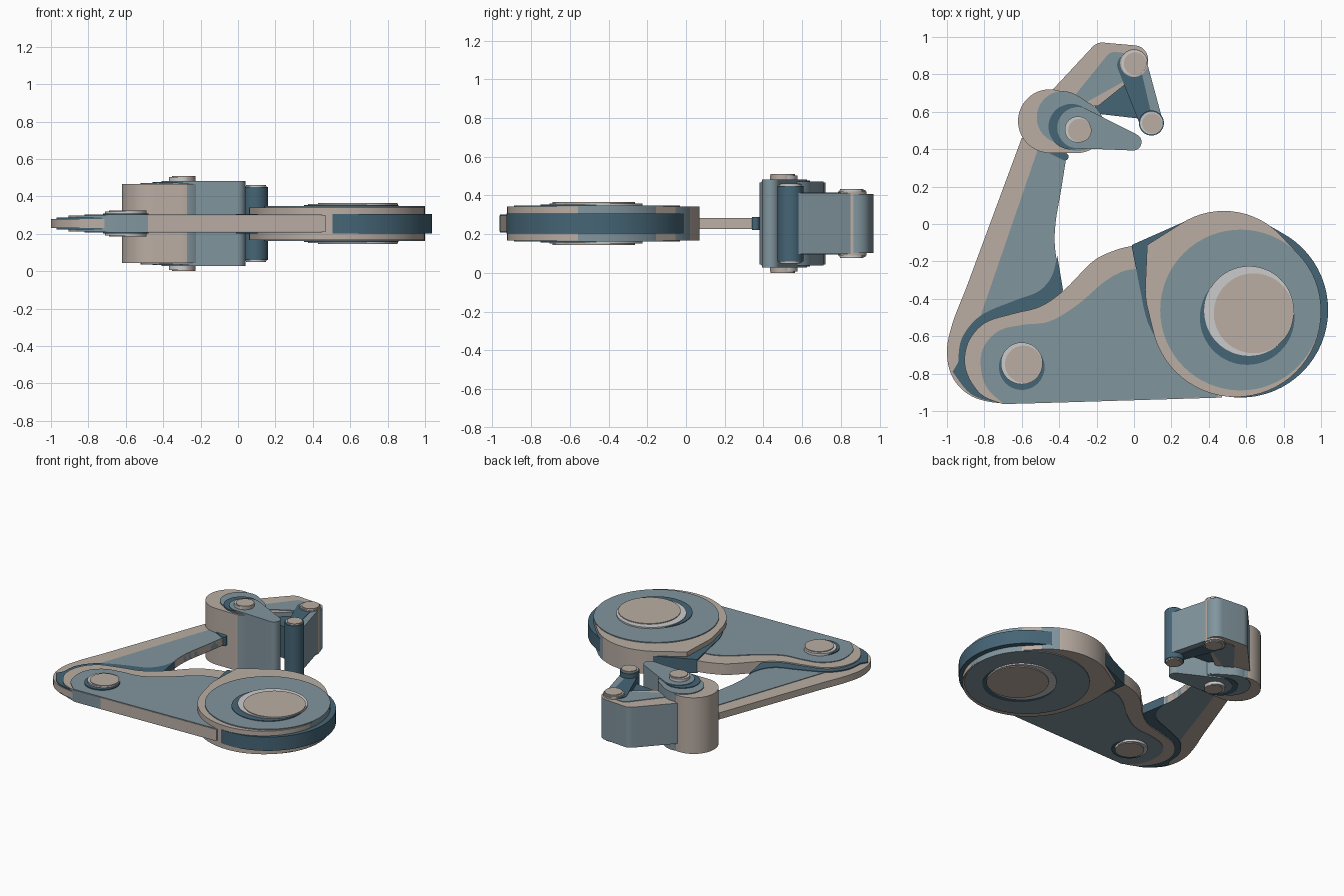
import bpy, bmesh, math
from mathutils import Vector

if "Cube" in bpy.data.objects:
    bpy.data.objects.remove(bpy.data.objects["Cube"], do_unlink=True)

MID = 0.255  # every part is symmetric about this height


def make_material(name, color):
    mat = bpy.data.materials.new(name)
    mat.use_nodes = True
    mat.diffuse_color = (*color, 1)
    mat.node_tree.nodes["Principled BSDF"].inputs["Base Color"].default_value = (*color, 1)
    return mat


TAN = make_material("warm tan", (0.49, 0.42, 0.37))
BLUE = make_material("slate blue", (0.22, 0.30, 0.34))
DARK = make_material("deep blue", (0.06, 0.13, 0.18))
PALE = make_material("pale grey", (0.60, 0.60, 0.60))
parts = []


def hull(*circles, steps=64):
    """Outline of a belt pulled tight around circles given as x, y, radius."""
    pts = sorted((x + r * math.cos(math.tau * i / steps), y + r * math.sin(math.tau * i / steps))
                 for x, y, r in circles for i in range(steps))

    def half(seq):
        chain = []
        for p in seq:
            while len(chain) > 1:
                a, b = chain[-2:]
                if (b[0] - a[0]) * (p[1] - a[1]) - (b[1] - a[1]) * (p[0] - a[0]) > 1e-7:
                    break
                chain.pop()
            chain.append(p)
        return chain[:-1]
    return half(pts) + half(pts[::-1])


def curve(*pts, steps=6):
    """Smooth open curve through the points."""
    p = [Vector(q) for q in (pts[0], *pts, pts[-1])]
    out = []
    for a, b, c, d in zip(p, p[1:], p[2:], p[3:]):
        for i in range(steps):
            t = i / steps
            out.append(b + (c - a) * t / 2 + (a * 2 - b * 5 + c * 4 - d) * t * t / 2
                       + (b * 3 - a - c * 3 + d) * t ** 3 / 2)
    return [tuple(v) for v in out] + [pts[-1]]


def plate(name, outline, half, mat, side=None):
    """Prism centred on MID; side(center, normal) chooses the wall material."""
    bm = bmesh.new()
    base = bm.faces.new([bm.verts.new((x, y, MID - half)) for x, y in outline])
    top = bmesh.ops.extrude_face_region(bm, geom=[base])["geom"]
    bmesh.ops.translate(bm, vec=(0, 0, 2 * half),
                        verts=[v for v in top if isinstance(v, bmesh.types.BMVert)])
    bmesh.ops.recalc_face_normals(bm, faces=bm.faces)
    mats = [TAN, BLUE, DARK, PALE]
    for f in bm.faces:
        wall = abs(f.normal.z) < 0.5
        chosen = side(f.calc_center_median(), f.normal) if side and wall else mat
        f.material_index = mats.index(chosen)
    mesh = bpy.data.meshes.new(name)
    bm.to_mesh(mesh)
    bm.free()
    for m in mats:
        mesh.materials.append(m)
    obj = bpy.data.objects.new(name, mesh)
    bpy.context.collection.objects.link(obj)
    parts.append(obj)


def pin(name, x, y, r, half, shift=0.01):
    """Pale collar with a slightly shifted tan cap."""
    plate(name + "_collar", hull((x, y, r)), half - 0.006, PALE)
    plate(name + "_cap", hull((x + shift, y - shift / 2, r * 0.89)), half, TAN)


# Large wheel housing and hub
def wheel_wall(center, n):
    angle = math.degrees(math.atan2(center.y + 0.43, center.x - 0.53))
    return BLUE if -16 < angle < 3 or 55 < angle < 74 else TAN


plate("wheel_housing", hull((0.48, -0.35, 0.42), (0.545, -0.47, 0.455), (0.075, -0.115, 0.005)),
      0.087, TAN, wheel_wall)
plate("wheel_face", hull((0.57, -0.46, 0.43)), 0.094, BLUE)
plate("hub_recess_ring", hull((0.605, -0.5, 0.253)), 0.099, DARK)
pin("hub", 0.615, -0.465, 0.24, 0.11, 0.025)
plate("wheel_collar", hull((0.48, -0.37, 0.435), (0.57, -0.46, 0.468), (0, -0.12, 0.012)),
      0.052, DARK)

# Thick lower arm
arm_tail = [(0.3, -0.3), (0.47, -0.6), (0.47, -0.928), (-0.48, -0.957)]
arm_edge = curve((-0.7, -0.963), (-0.82, -0.91), (-0.9, -0.78), (-0.89, -0.64), (-0.8, -0.53),
                 (-0.65, -0.48), (-0.5, -0.44), (-0.37, -0.35), (-0.22, -0.2), (-0.1, -0.14),
                 (0, -0.115))
plate("lower_arm", arm_edge + arm_tail, 0.042, TAN,
      lambda c, n: BLUE if n.y < -0.5 and c.x < -0.48 else TAN)
panel_edge = curve((-0.7, -0.96), (-0.79, -0.87), (-0.82, -0.75), (-0.8, -0.65), (-0.72, -0.57),
                   (-0.6, -0.54), (-0.45, -0.52), (-0.3, -0.43), (-0.16, -0.31), (-0.05, -0.25),
                   (0.06, -0.24))
plate("lower_arm_panel", panel_edge + [(0.4, -0.4), (0.45, -0.925), (-0.48, -0.954)], 0.047, BLUE)
plate("elbow_ring", hull((-0.6, -0.765, 0.122)), 0.054, DARK)
pin("elbow_pin", -0.6, -0.745, 0.112, 0.07)

# Thin upper arm with its dark elbow fillet
inner_edge = curve((-0.36, 0.37), (-0.39, 0.18), (-0.42, 0), (-0.42, -0.15), (-0.38, -0.35))
outer_edge = curve((-0.55, -0.955), (-0.72, -0.958), (-0.87, -0.92), (-0.97, -0.82), (-1, -0.68),
                   (-0.97, -0.53), (-0.9, -0.35))
plate("upper_arm", outer_edge + [(-0.6, 0.46), (-0.4, 0.46)] + inner_edge + [(-0.45, -0.7)],
      0.025, TAN)
plate("upper_arm_panel", [(-0.82, -0.49), (-0.5, 0.44), (-0.4, 0.44)] + inner_edge + [(-0.6, -0.6)],
      0.029, BLUE)
fillet = curve((-0.55, -0.955), (-0.72, -0.955), (-0.87, -0.91), (-0.97, -0.79))
fillet += curve((-0.94, -0.74), (-0.92, -0.61), (-0.82, -0.49), (-0.64, -0.41), (-0.51, -0.36),
                (-0.44, -0.28), (-0.41, -0.17))
plate("elbow_fillet", fillet + [(-0.38, -0.35), (-0.5, -0.65)], 0.033, DARK)
plate("wrist_collar", hull((-0.5, 0.42, 0.015), (-0.37, 0.36, 0.02)), 0.034, DARK)

# Wrist block and its front link
plate("wrist_block", hull((-0.45, 0.55, 0.17), (-0.3, 0.52, 0.14)), 0.212, TAN,
      lambda c, n: BLUE if n.x > 0.2 else TAN)
plate("wrist_face", hull((-0.38, 0.57, 0.14), (-0.3, 0.525, 0.135)), 0.218, BLUE)
plate("wrist_ring", hull((-0.335, 0.52, 0.122)), 0.223, DARK)
plate("front_link", hull((-0.3, 0.515, 0.11), (-0.005, 0.438, 0.045)), 0.228, BLUE)
pin("wrist_pin", -0.3, 0.505, 0.07, 0.255)

# Rear block, finger plate and the web between them
plate("rear_block", hull((-0.42, 0.69, 0.03), (-0.17, 0.9, 0.07), (0, 0.88, 0.075),
                         (-0.2, 0.65, 0.02)), 0.153, TAN, lambda c, n: BLUE)
plate("rear_block_panel", hull((-0.3, 0.66, 0.03), (-0.1, 0.86, 0.06), (-0.02, 0.85, 0.06)),
      0.157, BLUE)
plate("finger_web", hull((-0.2, 0.61, 0.02), (0, 0.78, 0.02), (0.06, 0.58, 0.02)), 0.12, DARK)
plate("finger_plate", hull((0, 0.86, 0.068), (0.1, 0.54, 0.055)), 0.158, BLUE)
plate("finger_trim", hull((-0.03, 0.85, 0.06), (0.07, 0.53, 0.035)), 0.161, DARK)
plate("knuckle_tube", hull((0, 0.86, 0.074)), 0.166, TAN)
pin("knuckle_pin", 0, 0.86, 0.068, 0.178, 0.006)
plate("fingertip_column", hull((0.093, 0.54, 0.067)), 0.195, DARK)
pin("fingertip_pin", 0.093, 0.54, 0.06, 0.207, 0.004)

# Smooth the rounded walls, keep rims sharp
bpy.ops.object.select_all(action='DESELECT')
for obj in parts:
    obj.select_set(True)
bpy.context.view_layer.objects.active = parts[0]
bpy.ops.object.shade_smooth_by_angle(angle=math.radians(30))
